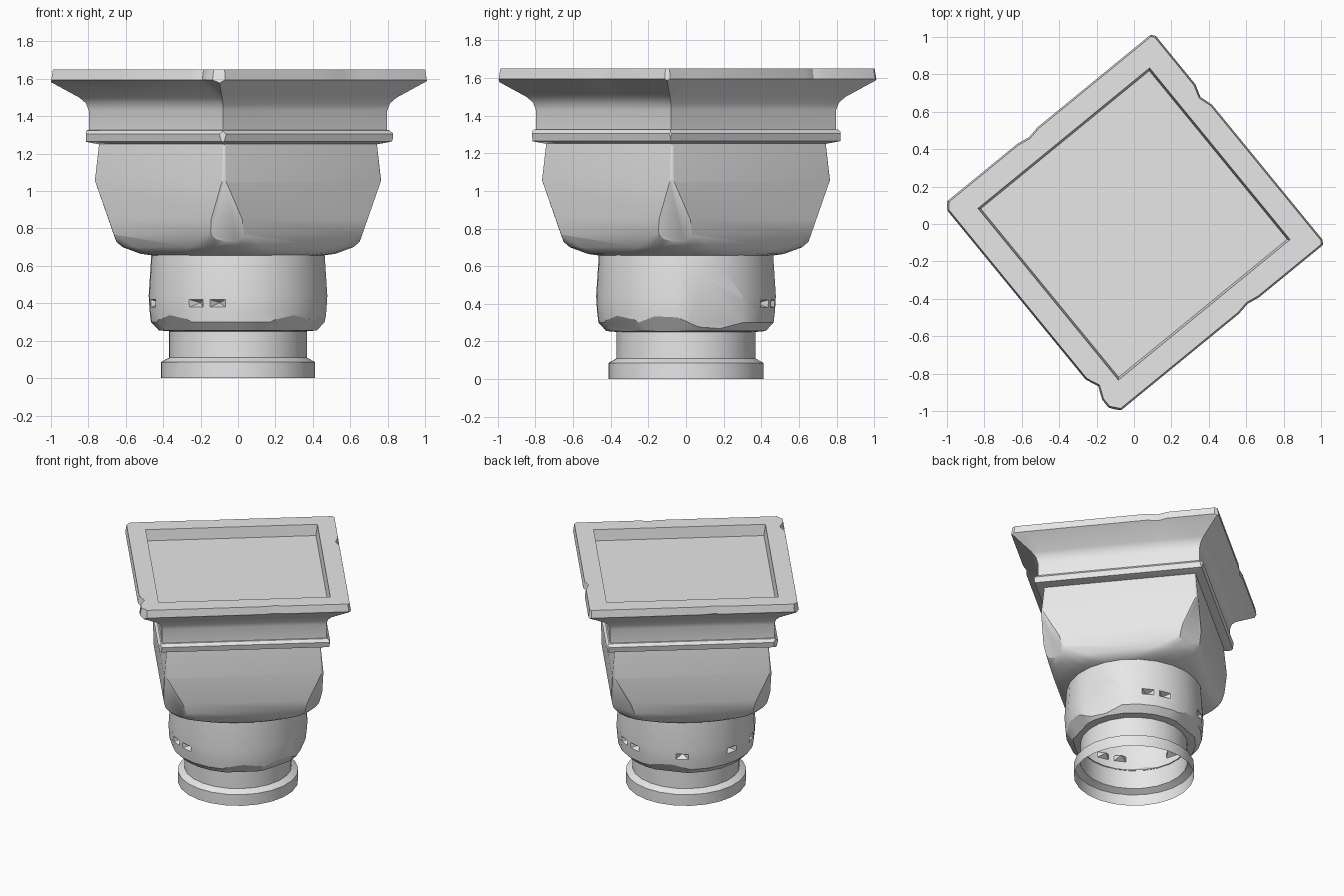
import bpy, bmesh
from math import radians, cos, sin
from mathutils import Vector

cube = bpy.data.objects.get("Cube")
if cube:
    bpy.data.objects.remove(cube, do_unlink=True)

TURN = 39.3          # the square block is turned about z
CORNERS = [TURN + 45 + 90 * k for k in range(4)]

stone = bpy.data.materials.new("grey_stone")
stone.use_nodes = True
stone.diffuse_color = (0.8, 0.8, 0.8, 1)
stone.node_tree.nodes["Principled BSDF"].inputs["Base Color"].default_value = (0.8, 0.8, 0.8, 1)


def heading(angle, z=0.0):
    return Vector((cos(radians(angle)), sin(radians(angle)), z))


def ring(bm, z, half, radius, steps=6):
    """Rounded square section; radius == half gives a circle."""
    verts = []
    for k in range(4):
        centre = heading(TURN + 45 + 90 * k) * (half - radius) * 2 ** 0.5
        for i in range(steps + 1):
            p = centre + heading(TURN + 90 * k + 90 * i / steps) * radius
            verts.append(bm.verts.new((p.x, p.y, z)))
    return verts


def loft(sections, cap=False):
    bm = bmesh.new()
    rings = [ring(bm, *s) for s in sections]
    for a, b in zip(rings, rings[1:]):
        for i in range(len(a)):
            j = (i + 1) % len(a)
            bm.faces.new((a[i], a[j], b[j], b[i]))
    if cap:
        bm.faces.new(rings[-1])
    bmesh.ops.remove_doubles(bm, verts=bm.verts[:], dist=0.0005)
    return bm


def cut(bm, point, normal, clear):
    geom = bm.verts[:] + bm.edges[:] + bm.faces[:]
    return bmesh.ops.bisect_plane(bm, geom=geom, plane_co=point, plane_no=normal,
                                  dist=0.0001, clear_outer=clear)["geom_cut"]


def chip(bm, angle, reach, z, tilt=0.0):
    """Slice off a flake facing the given heading."""
    point = heading(angle) * reach + Vector((0, 0, z))
    normal = heading(angle, tilt).normalized()
    edges = [e for e in cut(bm, point, normal, True) if isinstance(e, bmesh.types.BMEdge)]
    for f in bmesh.ops.holes_fill(bm, edges=edges)["faces"]:
        f.normal_update()
        if f.normal.dot(normal) < 0:
            f.normal_flip()


def notch(bm, side, along, width, depth):
    """Wear a shallow dip into one outer edge of the top slab."""
    out, run = heading(side), heading(side + 90)
    for offset in (-width, 0, width):
        cut(bm, run * (along + offset), run, False)
    for v in bm.verts:
        if abs(v.co.dot(run) - along) < 0.002 and v.co.dot(out) > 0.69:
            v.co -= out * depth


def dent(bm, angle, z, depth):
    """Sink the nearest wall face into a pointed hollow."""
    target = heading(angle) * 0.47 + Vector((0, 0, z))
    face = min(bm.faces, key=lambda f: (f.calc_center_median() - target).length)
    bmesh.ops.inset_individual(bm, faces=[face], thickness=0.02, use_even_offset=True)
    face.normal_update()
    bmesh.ops.poke(bm, faces=[face], offset=-depth)


def finish(name, bm, angle=32):
    mesh = bpy.data.meshes.new(name)
    bm.normal_update()
    bm.to_mesh(mesh)
    bm.free()
    mesh.materials.append(stone)
    obj = bpy.data.objects.new(name, mesh)
    bpy.context.collection.objects.link(obj)
    bpy.ops.object.select_all(action="DESELECT")
    obj.select_set(True)
    bpy.context.view_layer.objects.active = obj
    bpy.ops.object.shade_smooth_by_angle(angle=radians(angle))


# Open foot ring and neck
foot = [(0, .415), (.085, .415), (.11, .37), (.26, .37)]
finish("foot_and_neck", loft([(z, r, r) for z, r in foot]))

# Round drum with flakes and small dents
drum_profile = [(.25, .365), (.255, .425), (.30, .468), (.36, .475), (.44, .48), (.67, .465)]
drum = loft([(z, r, r) for z, r in drum_profile])
for a in (-123, -96, 65, 79, 126, 169, 199):
    dent(drum, a, 0.4, 0.05)
chip(drum, 20, 0.452, 0.42, -0.1)
for a in (-50, -15, 110, 220):
    chip(drum, a, 0.435, 0.29, -0.8)
finish("drum", drum)

# Cushion block, easing from square to round, with worn lower corners
cushion = loft([(.655, .455, .455), (.665, .485, .39), (.70, .52, .28), (.77, .535, .13),
                (.85, .55, .045), (1.05, .55, .02), (1.26, .53, .01)])
for a in CORNERS:
    chip(cushion, a + 6, 0.71, 0.9, -0.35)
finish("cushion_block", cushion)

# Narrow moulding under the cornice
band = loft([(1.245, .51, 0), (1.265, .585, 0), (1.305, .593, 0), (1.325, .575, 0), (1.33, .55, 0)])
for a, d in zip(CORNERS, (.825, .815, .82, .832)):
    chip(band, a, d, 1.29)
finish("band_moulding", band)

# Flared cornice with a sunken panel on top
cornice = loft([(1.32, .567, 0), (1.43, .567, 0), (1.47, .578, 0), (1.50, .603, 0),
                (1.595, .727, 0), (1.65, .718, 0), (1.65, .593, 0), (1.57, .582, 0)], cap=True)
for side, along, depth in ((0, .30, .022), (90, .14, .012), (180, .55, .03), (270, .20, .012)):
    notch(cornice, TURN + side, along, 0.07, depth)
for a, d, skew in zip(CORNERS, (1.0, .995, .985, 1.0), (-8, 5, -6, 8)):
    chip(cornice, a + skew, d, 1.62, 0.15)
finish("cornice", cornice, 25)
